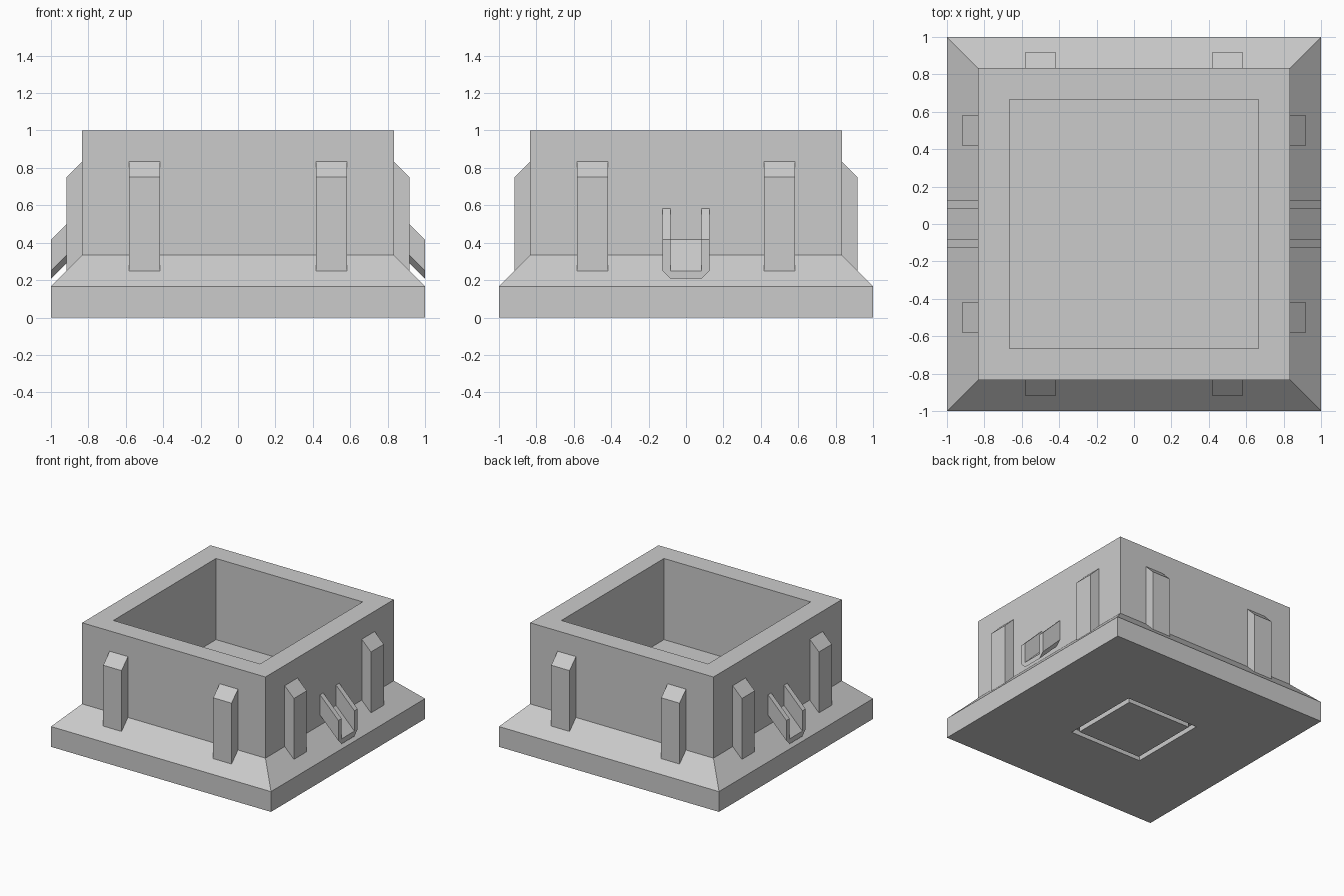
import bpy, bmesh
from math import pi
from mathutils import Matrix

if "Cube" in bpy.data.objects:
    bpy.data.objects.remove(bpy.data.objects["Cube"])

U = 1 / 12  # modelling grid


def finish(name, bm):
    bmesh.ops.recalc_face_normals(bm, faces=bm.faces)
    mesh = bpy.data.meshes.new(name)
    bm.to_mesh(mesh)
    bm.free()
    obj = bpy.data.objects.new(name, mesh)
    bpy.context.collection.objects.link(obj)
    return obj


def loft(name, loops, angle=0):
    """Skin closed loops of points, cap both ends, turn about z."""
    bm = bmesh.new()
    rings = [[bm.verts.new(p) for p in loop] for loop in loops]
    n = len(rings[0])
    for a, b in zip(rings, rings[1:]):
        for i in range(n):
            j = (i + 1) % n
            bm.faces.new((a[i], a[j], b[j], b[i]))
    bm.faces.new(rings[0])
    bm.faces.new(rings[-1])
    bmesh.ops.rotate(bm, verts=bm.verts, cent=(0, 0, 0),
                     matrix=Matrix.Rotation(angle, 3, 'Z'))
    return finish(name, bm)


def square(r, z):
    return [(-r, -r, z), (r, -r, z), (r, r, z), (-r, r, z)]


# Hollow box on a sloped plinth, with a square groove underneath
body_profile = [(3.5, 0), (3.5, 0.5), (4, 0.5), (4, 0), (12, 0), (12, 2),
                (10, 4), (10, 12), (8, 12), (8, 4)]
loft("box_body", [square(r * U, z * U) for r, z in body_profile])

# Two chamfered buttresses on each of the four walls
buttress_profile = [(10, 4), (11, 3), (11, 9), (10, 10)]
for side, label in enumerate(("right", "back", "left", "front")):
    for k, y in enumerate((-6, 6)):
        loops = [[(x * U, (y + d) * U, z * U) for x, z in buttress_profile]
                 for d in (-1, 1)]
        loft(f"{label}_buttress_{k + 1}", loops, side * pi / 2)

# Sloping U-shaped chute on the left and right walls
chute_profile = [(-1.5, 5), (-1.5, 3), (-1, 2.5), (1, 2.5), (1.5, 3),
                 (1.5, 5), (1, 5), (1, 3), (-1, 3), (-1, 5)]
for label, angle in (("right", 0), ("left", pi)):
    loops = [[((12 - s) * U, y * U, (z + s) * U) for y, z in chute_profile]
             for s in (0, 2)]
    loft(f"{label}_chute", loops, angle)
